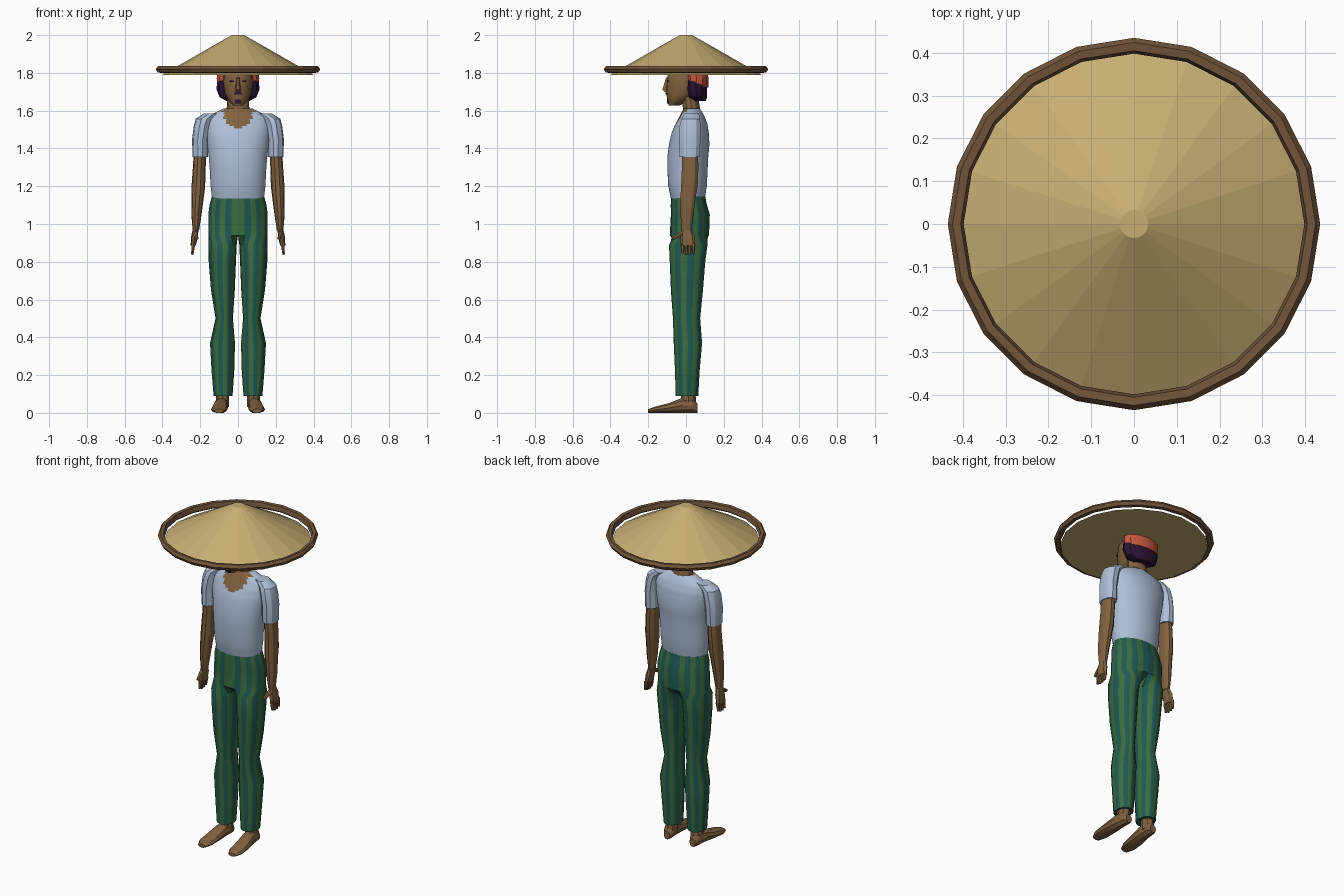
import bpy, bmesh, math
from mathutils import Vector

if "Cube" in bpy.data.objects:
    bpy.data.objects.remove(bpy.data.objects["Cube"])


def material(name, r, g, b):
    m = bpy.data.materials.new(name)
    m.diffuse_color = (r, g, b, 1)
    m.use_nodes = True
    m.node_tree.nodes["Principled BSDF"].inputs["Base Color"].default_value = m.diffuse_color
    return m


STRAW = material("straw", .57, .42, .17)
WOOD = material("brown_rim", .17, .09, .042)
SKIN = material("skin", .22, .12, .05)
HAIR = material("dark_hair", .022, .007, .035)
RED = material("red_cloth", .58, .10, .05)
SHIRT = material("pale_blue_cloth", .42, .52, .68)
TEAL = material("teal_cloth", .013, .10, .09)
GREEN = material("green_cloth", .045, .15, .05)


def finish(bm, name, mats, mirror=False, angle=30):
    """Turn a bmesh into a named object, mirrored over x if asked."""
    bmesh.ops.recalc_face_normals(bm, faces=bm.faces)
    me = bpy.data.meshes.new(name)
    bm.to_mesh(me)
    bm.free()
    for m in mats:
        me.materials.append(m)
    ob = bpy.data.objects.new(name, me)
    bpy.context.collection.objects.link(ob)
    if mirror:
        ob.modifiers.new("mirror", 'MIRROR').use_mirror_merge = False
    if angle:
        bpy.ops.object.select_all(action='DESELECT')
        ob.select_set(True)
        bpy.context.view_layer.objects.active = ob
        bpy.ops.object.shade_smooth_by_angle(angle=math.radians(angle))
    return ob


def skin(name, rings, mats, rule=None, closed=False, **kw):
    """Join rings of points; rule(column, centre) picks the material slot."""
    bm = bmesh.new()
    vs = [[bm.verts.new(p) for p in ring] for ring in rings]
    n = len(vs[0])
    pairs = list(zip(vs, vs[1:])) + ([(vs[-1], vs[0])] if closed else [])
    for lo, hi in pairs:
        for i in range(n):
            j = (i + 1) % n
            f = bm.faces.new((lo[i], lo[j], hi[j], hi[i]))
            if rule:
                f.material_index = rule(i, f.calc_center_median())
    if not closed:
        for cap in (vs[0], vs[-1]):
            f = bm.faces.new(cap)
            if rule:
                f.material_index = rule(0, f.calc_center_median())
    return finish(bm, name, mats, **kw)


def oval(z, cx, cy, rx, ry, n):
    return [Vector((cx + rx * math.cos(2 * math.pi * i / n),
                    cy + ry * math.sin(2 * math.pi * i / n), z)) for i in range(n)]


def loft(name, table, mats, n=12, **kw):
    return skin(name, [oval(*row, n) for row in table], mats, **kw)


def rod(name, p, q, r0, r1, mat, n=6, **kw):
    p, q = Vector(p), Vector(q)
    rot = (q - p).to_track_quat('Z', 'Y')
    rings = [[c + rot @ v for v in oval(0, 0, 0, r, r, n)] for c, r in ((p, r0), (q, r1))]
    return skin(name, rings, [mat], **kw)


def box(name, centre, size, mat, mirror=False):
    bm = bmesh.new()
    bmesh.ops.create_cube(bm, size=1)
    for v in bm.verts:
        v.co = Vector(centre) + v.co * Vector(size)
    return finish(bm, name, [mat], mirror, 0)


# Hat: faceted straw cone with a wooden hoop
loft("hat_cone", [(1.79, 0, 0, .4, .4), (2, 0, 0, .033, .033)], [STRAW], n=20, angle=0)
hoop = [(.398, 1.808), (.405, 1.834), (.424, 1.836), (.435, 1.82), (.425, 1.802), (.405, 1.8)]
skin("hat_rim", [oval(z, 0, 0, r, r, 20) for r, z in hoop], [WOOD], closed=True, angle=0)

# Head, neck and face
loft("head", [(1.628, 0, -.062, .025, .03), (1.65, 0, -.046, .05, .052),
              (1.69, 0, -.018, .07, .086), (1.74, 0, 0, .078, .105),
              (1.8, 0, .01, .08, .105), (1.85, 0, .015, .055, .075)],
     [SKIN], n=16, angle=40)
loft("neck", [(1.56, 0, .035, .068, .05), (1.61, 0, .03, .06, .045),
              (1.7, 0, .015, .056, .045)], [SKIN], n=12)
loft("nose", [(1.697, 0, -.1, .017, .012), (1.712, 0, -.104, .016, .024),
              (1.775, 0, -.098, .007, .009)], [SKIN], n=6)
box("eye", (.032, -.097, 1.757), (.022, .008, .008), HAIR, True)
box("moustache", (0, -.103, 1.689), (.044, .009, .007), HAIR)
box("goatee", (0, -.096, 1.649), (.034, .009, .022), HAIR)

# Hair below a cloth cap
loft("hair", [(1.65, 0, .07, .06, .034), (1.672, 0, .058, .098, .054),
              (1.715, 0, .052, .115, .06), (1.76, 0, .052, .108, .062)], [HAIR], n=12)
cap_rings = [oval(*row, 12) for row in [(1.738, 0, .056, .108, .062), (1.77, 0, .055, .113, .064),
                                        (1.8, 0, .052, .108, .064), (1.85, 0, .04, .07, .05)]]
for p in cap_rings[0]:
    p.z -= .25 * (p.y - .056)
skin("head_cloth", cap_rings, [RED])

# Shirt body: height, half width, front y, back y, refined between the rows
profile = [(1.135, .137, -.08, .1), (1.2, .145, -.094, .11), (1.3, .15, -.099, .115),
           (1.36, .155, -.098, .118), (1.42, .163, -.09, .124), (1.48, .17, -.077, .121),
           (1.53, .17, -.056, .113), (1.57, .155, -.034, .098), (1.593, .115, -.022, .085),
           (1.612, .075, -.012, .07)]
shirt_rows = []
for a, b in zip(profile, profile[1:]):
    steps = max(1, round((b[0] - a[0]) / .014)) if a[0] > 1.45 else 2
    shirt_rows += [[u + (v - u) * k / steps for u, v in zip(a, b)] for k in range(steps)]
shirt_rows.append(profile[-1])


def neckline(col, c):
    scoop = c.y < .03 and (c.x / .082) ** 2 + ((c.z - 1.6) / .092) ** 2 < 1
    return int(scoop or c.z > 1.604)


loft("shirt_body", [(z, 0, (f + b) / 2, w, (b - f) / 2) for z, w, f, b in shirt_rows],
     [SHIRT, SKIN], n=48, rule=neckline, angle=50)

# Sleeves, arms and hands
loft("sleeve", [(1.355, .2, .02, .041, .056), (1.45, .2, .021, .043, .058),
                (1.52, .19, .022, .044, .058), (1.557, .178, .025, .046, .052),
                (1.585, .14, .03, .04, .04)], [SHIRT], n=10, mirror=True)
loft("arm", [(1.4, .2, .02, .033, .045), (1.3, .205, .022, .034, .046),
             (1.2, .21, .018, .036, .046), (1.15, .213, .012, .033, .043),
             (1.05, .22, .005, .027, .036), (.965, .223, .003, .017, .027)],
     [SKIN], n=10, mirror=True)
loft("palm", [(.975, .224, .003, .015, .026), (.935, .23, .008, .018, .038),
              (.885, .237, .01, .014, .038)], [SKIN], n=8, mirror=True)
for i in range(4):
    y = -.018 + .019 * i
    tip = .835 + .006 * abs(i - 1.4)
    rod(f"finger_{i + 1}", (.236, y, .895), (.242, y, tip), .011, .007, SKIN, mirror=True)
rod("thumb", (.226, -.015, .95), (.218, -.07, .922), .015, .008, SKIN, mirror=True)

# Striped trousers: round legs that merge into half-oval hips
N = 16
legs = [(.09, .079, .005, .05, .06), (.22, .08, .007, .06, .065), (.37, .082, .01, .066, .075),
        (.5, .073, .003, .046, .072), (.65, .08, .005, .063, .085), (.8, .083, .008, .072, .094),
        (.89, .082, .012, .075, .102)]
hips = [(.94, .157, .018, .104), (1.05, .157, .023, .103), (1.1, .151, .015, .096),
        (1.145, .139, .012, .09)]
trouser_rings = [oval(*row, N) for row in legs]
for z, w, cy, ry in hips:
    ring = []
    for i in range(N):
        k = i if i <= N // 2 else i - N
        phi = k / (N / 2 - 1) * math.pi / 2
        ring.append(Vector((0, cy, z)) if k == N // 2 else
                    Vector((w * math.cos(phi), cy + ry * math.sin(phi), z)))
    trouser_rings.append(ring)
skin("trouser_leg", trouser_rings, [TEAL, GREEN], rule=lambda col, c: col % 2, mirror=True)

# Bare feet
loft("ankle", [(.03, .085, .015, .036, .042), (.12, .08, .01, .033, .038)], [SKIN], n=8, mirror=True)
foot = [(.06, .085, .024, .02), (.035, .086, .04, .034), (-.03, .09, .038, .038),
        (-.09, .096, .026, .043), (-.16, .1, .017, .043), (-.2, .1, .01, .024)]
foot_rings = []
for y, cx, h, rx in foot:
    ring = []
    for i in range(10):
        a = 2 * math.pi * i / 10
        ring.append(Vector((cx + rx * math.cos(a), y, max(0, h + h * 1.05 * math.sin(a)))))
    foot_rings.append(ring)
skin("foot", foot_rings, [SKIN], mirror=True)
